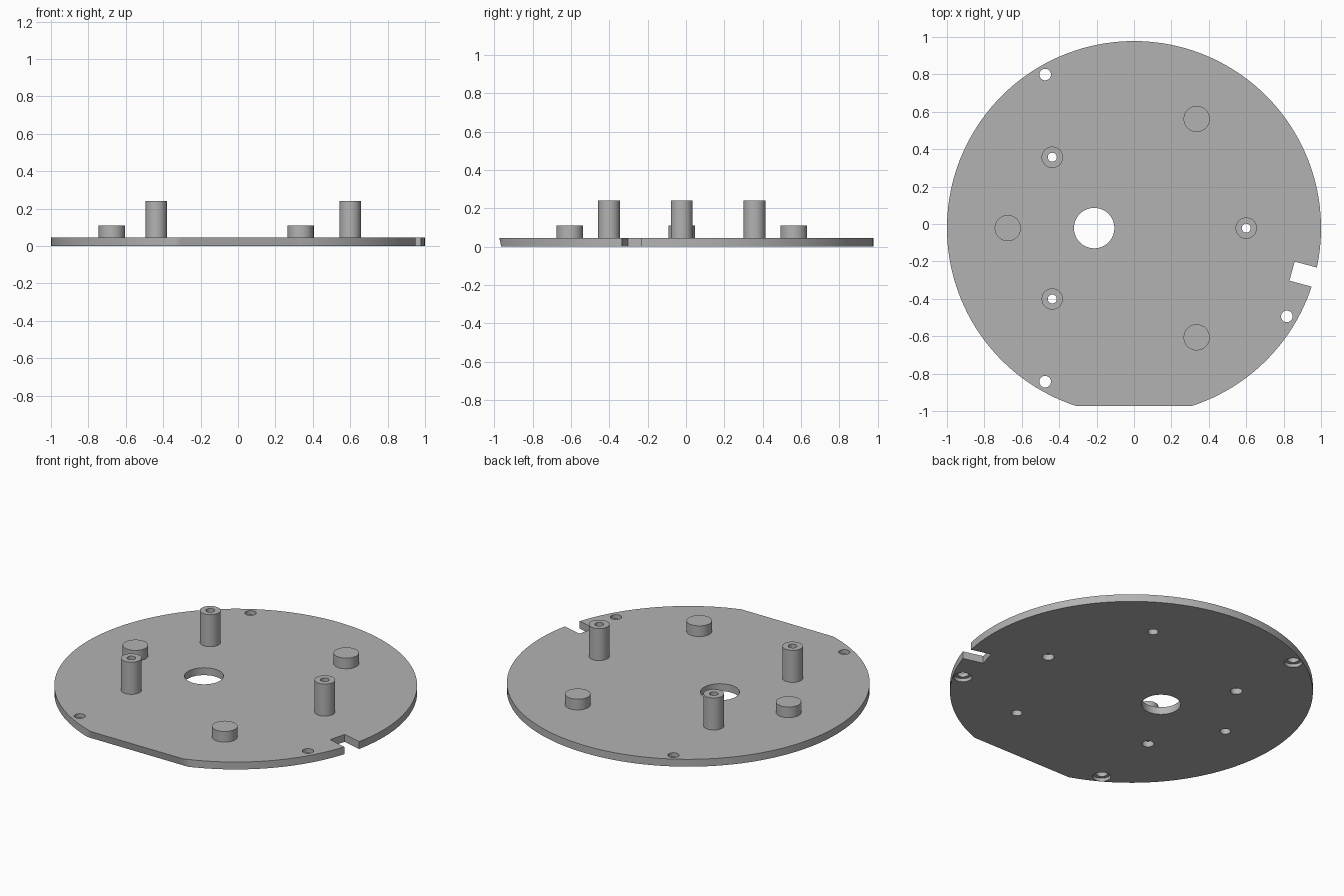
import bpy, bmesh, math
from mathutils import Matrix, Vector

if "Cube" in bpy.data.objects:
    bpy.data.objects.remove(bpy.data.objects["Cube"], do_unlink=True)

T = 0.045          # plate thickness
CY = -0.022        # y of the disc centre

grey = bpy.data.materials.new("matte grey")
grey.use_nodes = True
colour = (0.45, 0.45, 0.45, 1)
grey.diffuse_color = colour
grey.node_tree.nodes["Principled BSDF"].inputs["Base Color"].default_value = colour


def finish(bm, name):
    bmesh.ops.remove_doubles(bm, verts=bm.verts, dist=1e-5)
    bmesh.ops.recalc_face_normals(bm, faces=bm.faces)
    mesh = bpy.data.meshes.new(name)
    bm.to_mesh(mesh)
    bm.free()
    mesh.materials.append(grey)
    obj = bpy.data.objects.new(name, mesh)
    bpy.context.collection.objects.link(obj)
    return obj


def lathe(bm, profile, x, y, steps=48):
    """Spin an (r, z) profile about a vertical axis at x, y."""
    verts = [bm.verts.new((x + r, y, z)) for r, z in profile]
    edges = [bm.edges.new(pair) for pair in zip(verts, verts[1:])]
    bmesh.ops.spin(bm, geom=verts + edges, cent=(x, y, 0), axis=(0, 0, 1),
                   angle=math.tau, steps=steps, use_merge=True)


def box(bm, size, matrix):
    bmesh.ops.create_cube(bm, size=1, matrix=matrix @ Matrix.Diagonal((*size, 1)))


def smooth(obj):
    bpy.ops.object.select_all(action="DESELECT")
    obj.select_set(True)
    bpy.context.view_layer.objects.active = obj
    bpy.ops.object.shade_smooth_by_angle(angle=math.radians(30))


# Each group of three repeats around the disc
posts = [(0.6, CY), (-0.437, 0.357), (-0.437, -0.401)]
bosses = [(-0.675, CY), (0.335, 0.562), (0.335, -0.606)]
rim_holes = [(-0.475, 0.799), (-0.475, -0.843), (0.817, -0.494)]

# Base plate
bm = bmesh.new()
lathe(bm, [(0, 0), (1, 0), (1, T), (0, T)], 0, CY, 160)
plate = finish(bm, "base_plate")

# Holes, edge slot and slanted flat cut from the plate
bm = bmesh.new()
lo, hi = -0.05, 0.1
lathe(bm, [(0, lo), (0.108, lo), (0.108, hi), (0, hi)], -0.213, CY, 64)
for x, y in posts:
    lathe(bm, [(0, lo), (0.033, lo), (0.033, 0.035), (0.024, 0.035), (0.024, hi), (0, hi)], x, y)
for x, y in bosses:
    lathe(bm, [(0, lo), (0.029, lo), (0.029, hi), (0, hi)], x, y)
for x, y in rim_holes:
    lathe(bm, [(0, lo), (0.05, lo), (0.05, 0.02), (0.031, 0.02), (0.031, hi), (0, hi)], x, y)
slot = Matrix.Translation((0.845, -0.252, 0)) @ Matrix.Rotation(math.radians(-15), 4, "Z")
box(bm, (0.4, 0.106, 0.3), slot @ Matrix.Translation((0.2, 0, 0)))
flat = Matrix.Translation((0, -0.968, T / 2)) @ Matrix.Rotation(0.22, 4, "X")
box(bm, (1.5, 0.4, 0.4), flat @ Matrix.Translation((0, -0.2, 0)))
cutter = finish(bm, "plate_cutter")
cutter.hide_render = True

cut = plate.modifiers.new("cutouts", "BOOLEAN")
cut.operation = "DIFFERENCE"
cut.solver = "EXACT"
cut.object = cutter
bpy.context.view_layer.objects.active = plate
bpy.ops.object.modifier_apply(modifier=cut.name)
bpy.data.objects.remove(cutter, do_unlink=True)
smooth(plate)

# Tall hollow posts
for i, (x, y) in enumerate(posts, 1):
    bm = bmesh.new()
    lathe(bm, [(0.057, T), (0.057, 0.24), (0.024, 0.24), (0.024, T)], x, y)
    smooth(finish(bm, f"hollow_post_{i}"))

# Short bosses, closed on top and drilled from below
for i, (x, y) in enumerate(bosses, 1):
    bm = bmesh.new()
    lathe(bm, [(0.07, T), (0.07, 0.11), (0, 0.11)], x, y)
    lathe(bm, [(0, 0.085), (0.029, 0.085), (0.029, T)], x, y)
    # the drilled wall and its end face the axis, opposite to the shell
    boss = finish(bm, f"short_boss_{i}")
    smooth(boss)
